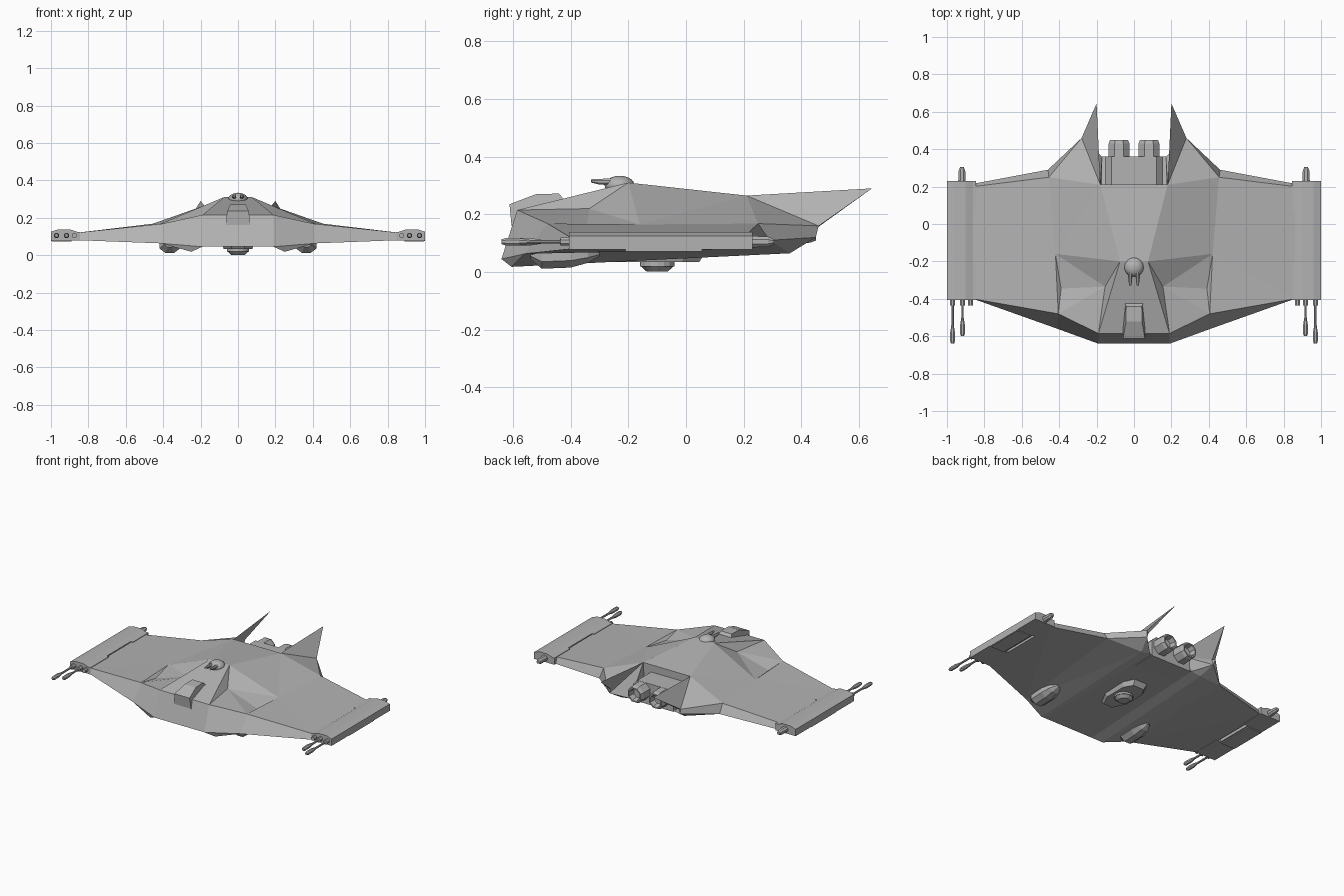
import bpy, bmesh
from math import cos, sin, pi
from mathutils import Matrix

old = bpy.data.objects.get("Cube")
if old:
    bpy.data.objects.remove(old, do_unlink=True)

grey = bpy.data.materials.new("hull grey")
grey.use_nodes = True
grey.diffuse_color = (0.45, 0.45, 0.45, 1)
grey.node_tree.nodes["Principled BSDF"].inputs["Base Color"].default_value = grey.diffuse_color


def finish(name, bm, mirror=False):
    bmesh.ops.recalc_face_normals(bm, faces=bm.faces)
    mesh = bpy.data.meshes.new(name)
    bm.to_mesh(mesh)
    bm.free()
    mesh.materials.append(grey)
    obj = bpy.data.objects.new(name, mesh)
    bpy.context.collection.objects.link(obj)
    if mirror:
        obj.modifiers.new("Mirror", "MIRROR")
    return obj


def loft(name, x, z, rings, sides=8, squash=1.0):
    """Mirrored rings of (y, radius, height offset) joined along y."""
    bm = bmesh.new()
    angles = [2 * pi * (i + 0.5) / sides for i in range(sides)]
    loops = []
    for y, r, dz in rings:
        loops.append([bm.verts.new((x + r * cos(a), y, z + dz + r * squash * sin(a))) for a in angles])
    for a, b in zip(loops, loops[1:]):
        for i in range(sides):
            j = (i + 1) % sides
            bm.faces.new((a[i], a[j], b[j], b[i]))
    bm.faces.new(loops[0])
    bm.faces.new(loops[-1])
    return finish(name, bm, True)


def prism(name, outline, place, low, high, inset=1.0, mirror=False):
    """Outline extruded between two levels; place maps (u, v, level) to a point."""
    bm = bmesh.new()
    n = len(outline)
    cu = sum(p[0] for p in outline) / n
    cv = sum(p[1] for p in outline) / n
    a = [bm.verts.new(place(u, v, low)) for u, v in outline]
    b = [bm.verts.new(place(cu + (u - cu) * inset, cv + (v - cv) * inset, high)) for u, v in outline]
    bm.faces.new(a)
    bm.faces.new(b)
    for i in range(n):
        j = (i + 1) % n
        bm.faces.new((a[i], a[j], b[j], b[i]))
    return finish(name, bm, mirror)


def plan(u, v, w):
    return (u, v, w)


# Hull: left half, mirrored
points = {
    "nose_low": (.19, -.64, .045), "nose_top": (.19, -.585, .215),
    "spine": (.075, -.2, .31), "deck": (.18, .21, .265),
    "shoulder": (.42, -.16, .165), "notch": (.155, -.335, .22),
    "notch_out": (.39, -.345, .15), "lead": (.405, -.48, .168),
    "lead_low": (.41, -.56, .063), "tip_front": (.86, -.4, .12),
    "tip_rear": (.86, .2, .12), "tip_front_low": (.86, -.4, .08),
    "tip_rear_low": (.86, .215, .08), "trail": (.455, .25, .168),
    "trail_low": (.46, .29, .11), "fin_root": (.28, .46, .16),
    "fin_in": (.26, .45, .15), "fin_tip": (.2, .645, .29),
    "root_low": (.27, .45, .12), "keel": (.25, -.605, .018),
    "keel_rear": (.24, .36, .065), "belly_rear": (.17, .36, .075),
    "bay": (.17, .21, .1),
}
for key in ("nose_low", "nose_top", "spine", "deck", "bay", "belly_rear"):
    points[key + "_mid"] = (0, *points[key][1:])

nose_faces = [
    "nose_low_mid nose_low nose_top nose_top_mid",
    "nose_low lead_low lead nose_top",
    "nose_top_mid nose_top spine spine_mid",
    "spine notch nose_top",
    "spine shoulder notch",
    "notch shoulder notch_out",
    "notch notch_out lead",
    "notch lead nose_top",
    "notch_out shoulder lead",
]
wing_faces = [
    "spine_mid spine deck deck_mid",
    "spine shoulder deck",
    "shoulder trail deck",
    "deck trail fin_root",
    "lead_low tip_front_low tip_front lead",
    "lead tip_front shoulder",
    "shoulder tip_front tip_rear trail",
    "trail tip_rear tip_rear_low trail_low",
    "fin_root trail trail_low root_low",
    "tip_front tip_front_low tip_rear_low tip_rear",
]
fin_and_bay_faces = [
    "deck fin_root fin_tip",
    "deck fin_tip fin_in",
    "fin_tip fin_root fin_in",
    "fin_root root_low fin_in",
    "deck fin_in root_low",
    "deck root_low belly_rear",
    "deck belly_rear bay",
    "belly_rear keel_rear root_low",
    "deck_mid deck bay bay_mid",
    "bay_mid bay belly_rear belly_rear_mid",
]
belly_faces = [
    "nose_low_mid nose_low belly_rear belly_rear_mid",
    "nose_low keel keel_rear belly_rear",
    "nose_low lead_low keel",
    "keel lead_low keel_rear",
    "lead_low tip_front_low tip_rear_low",
    "lead_low tip_rear_low trail_low",
    "lead_low trail_low keel_rear",
    "keel_rear trail_low root_low",
]
bm = bmesh.new()
verts = {k: bm.verts.new(p) for k, p in points.items()}
for group in (nose_faces, wing_faces, fin_and_bay_faces, belly_faces):
    for corners in group:
        bm.faces.new([verts[k] for k in corners.split()])
finish("hull", bm, True)

# Wingtip pods with a stepped inner edge, and side and belly plates
prism("wingtip_pod", [(.845, -.405), (1, -.405), (1, .23), (.845, .23), (.845, .06),
                      (.88, .06), (.88, -.205), (.845, -.205)], plan, .078, .125, mirror=True)
prism("wingtip_cap", [(.86, .125), (.9, .138), (.96, .138), (1, .125)],
      lambda u, v, w: (u, w, v), -.405, .23, mirror=True)
prism("wingtip_side_plate", [(-.21, .075), (.055, .075), (.055, .108), (-.21, .108)],
      lambda u, v, w: (w, u, v), .993, 1.0, mirror=True)
prism("wingtip_belly_plate", [(.89, -.21), (.995, -.21), (.995, .055), (.89, .055)],
      plan, .072, .08, mirror=True)

# Wingtip guns and rear stubs
for name, x, end in (("outer_gun", .97, -.64), ("inner_gun", .917, -.6)):
    loft(name, x, .105, [(-.39, .015, 0), (-.435, .015, 0), (-.437, .007, 0), (end + .1, .007, 0),
                         (end + .06, .014, 0), (end + .015, .014, 0), (end, .009, 0)])
loft("short_gun", .875, .105, [(-.39, .014, 0), (-.435, .014, 0)])
loft("rear_stub", .92, .105, [(.22, .022, 0), (.285, .019, 0), (.305, .01, 0)])

# Underside fairings
loft("belly_fairing", .365, .053, [(-.54, .03, .012), (-.5, .06, 0), (-.4, .06, .004),
                                   (-.34, .045, .01), (-.3, .015, .012)], squash=.75)

# Engine block and nozzles
block = [(-.155, .07), (.155, .07), (.155, .18), (.12, .215), (-.12, .215), (-.155, .18)]
prism("engine_block", block, lambda u, v, w: (u, w, v), .2, .36)
loft("engine_nozzle", .08, .157, [(.35, .062, 0), (.43, .06, 0), (.45, .052, 0),
                                  (.45, .043, 0), (.41, .035, 0)])

# Cockpit canopy, narrower towards the top
canopy = [(-.605, .16), (-.612, .235), (-.52, .27), (-.44, .272), (-.405, .23), (-.405, .16)]
prism("canopy", canopy, lambda u, v, w: (w * (1 - max(0, v - .22) * 7), u, v), -.065, .065)

# Dorsal turret
bm = bmesh.new()
bmesh.ops.create_uvsphere(bm, u_segments=16, v_segments=10, radius=.052,
                          matrix=Matrix.Translation((0, -.23, .3)) @ Matrix.Diagonal((1, 1, .65, 1)))
for face in bm.faces:
    face.smooth = True
finish("turret_dome", bm)
loft("turret_gun", .02, .313, [(-.25, .012, 0), (-.3, .011, 0), (-.33, .006, .003)])

# Belly turret on a faceted base
base = [(-.04, -.28), (.04, -.28), (.09, -.18), (.09, .0), (.05, .07),
        (-.05, .07), (-.09, .0), (-.09, -.18)]
prism("belly_turret_base", base, plan, .07, .034, .85)
for name, r, low, high, shrink in (("belly_turret_ring", .06, .04, .02, 1.0),
                                   ("belly_turret_cap", .057, .02, .002, .65)):
    ring = [(r * cos(2 * pi * i / 16), -.1 + r * sin(2 * pi * i / 16)) for i in range(16)]
    prism(name, ring, plan, low, high, shrink)
